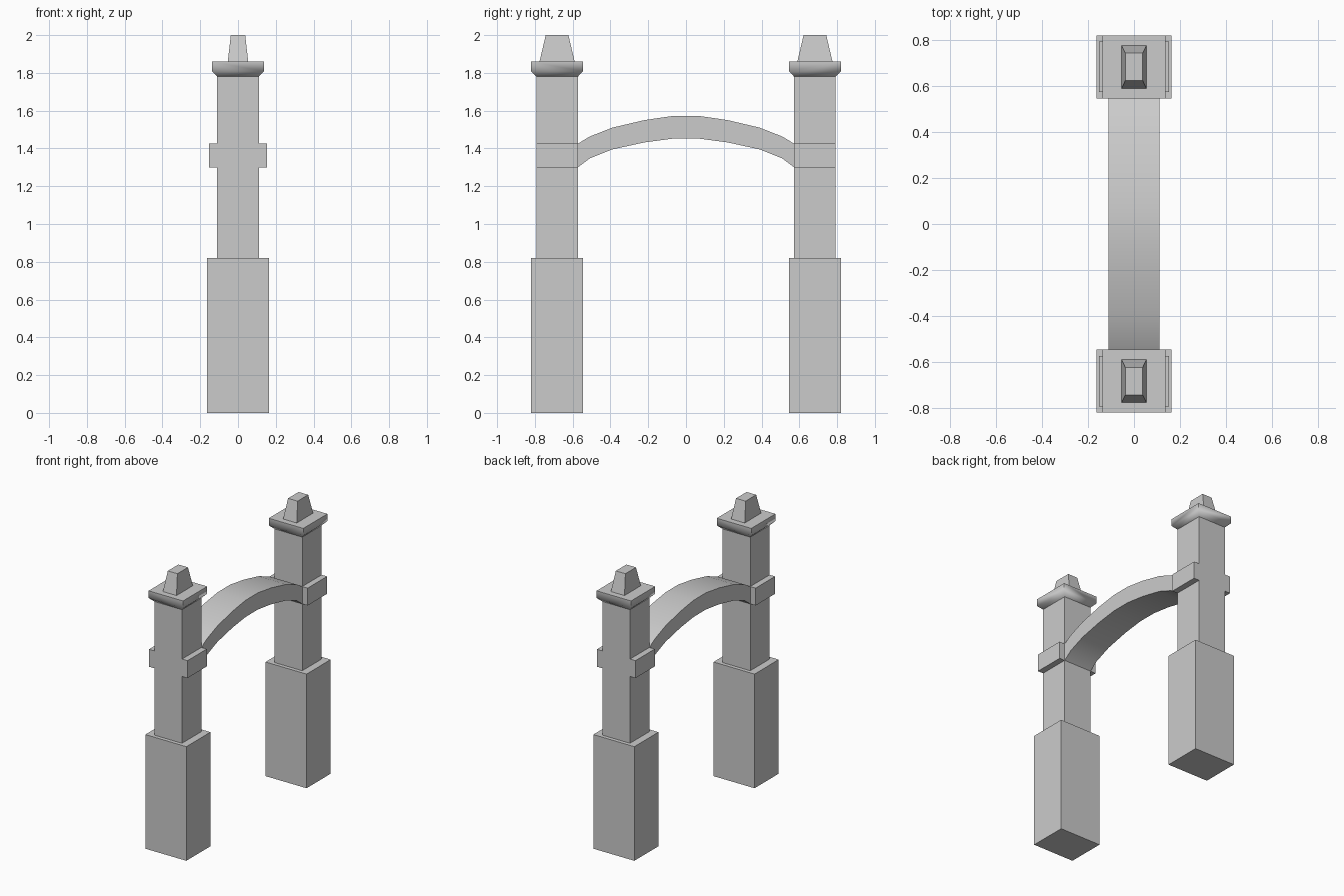
import bpy, bmesh
from math import radians

if "Cube" in bpy.data.objects:
    bpy.data.objects.remove(bpy.data.objects["Cube"])

PY = 0.6825  # pillar centre distance along y


def loft(name, rings, start=True, end=True, mirror=True, smooth=None):
    """Skin a list of equal-length vertex rings, optionally mirrored over y = 0."""
    bm = bmesh.new()
    loops = [[bm.verts.new(p) for p in ring] for ring in rings]
    n = len(rings[0])
    for a, b in zip(loops, loops[1:]):
        for i in range(n):
            j = (i + 1) % n
            bm.faces.new((a[i], a[j], b[j], b[i]))
    if start:
        bm.faces.new(loops[0][::-1])
    if end:
        bm.faces.new(loops[-1])
    bmesh.ops.recalc_face_normals(bm, faces=bm.faces)
    mesh = bpy.data.meshes.new(name)
    bm.to_mesh(mesh)
    bm.free()
    obj = bpy.data.objects.new(name, mesh)
    bpy.context.collection.objects.link(obj)
    if smooth:
        bpy.ops.object.select_all(action='DESELECT')
        obj.select_set(True)
        bpy.context.view_layer.objects.active = obj
        bpy.ops.object.shade_smooth_by_angle(angle=radians(smooth))
    if mirror:
        mod = obj.modifiers.new("Mirror", 'MIRROR')
        mod.use_axis = (False, True, False)
        mod.use_mirror_merge = False
    return obj


def rect(hx, hy, z):
    return [(-hx, PY - hy, z), (hx, PY - hy, z), (hx, PY + hy, z), (-hx, PY + hy, z)]


# Plinths, with the top ledge running in to the shaft
loft("plinth", [rect(0.163, 0.137, 0), rect(0.163, 0.137, 0.82),
                rect(0.11, 0.11, 0.82)], end=False)

# Shafts with side blocks: a cross-shaped outline extruded along y
half = [(0.11, 0.82), (0.11, 1.30), (0.153, 1.30), (0.153, 1.425), (0.11, 1.425), (0.11, 1.78)]
cross = half + [(-x, z) for x, z in reversed(half)]
loft("shaft", [[(x, y, z) for x, z in cross] for y in (PY - 0.11, PY + 0.11)])

# Flared caps
loft("cap", [rect(0.11, 0.11, 1.78), rect(0.137, 0.137, 1.808), rect(0.137, 0.137, 1.86),
             rect(0.054, 0.093, 1.86)], start=False, end=False, smooth=65)

# Tapered finials
loft("finial", [rect(0.054, 0.093, 1.86), rect(0.038, 0.06, 2.0)], start=False)

# Arch: (y, underside z, top z) stations, mirrored to the other half
side = [(0.5725, 1.30, 1.425), (0.51, 1.347, 1.463), (0.39, 1.395, 1.51),
        (0.22, 1.432, 1.55), (0.07, 1.452, 1.572)]
stations = [(-y, a, b) for y, a, b in side] + side[::-1]
loft("arch", [[(-0.11, y, a), (0.11, y, a), (0.11, y, b), (-0.11, y, b)]
              for y, a, b in stations],
     start=False, end=False, mirror=False, smooth=30)
